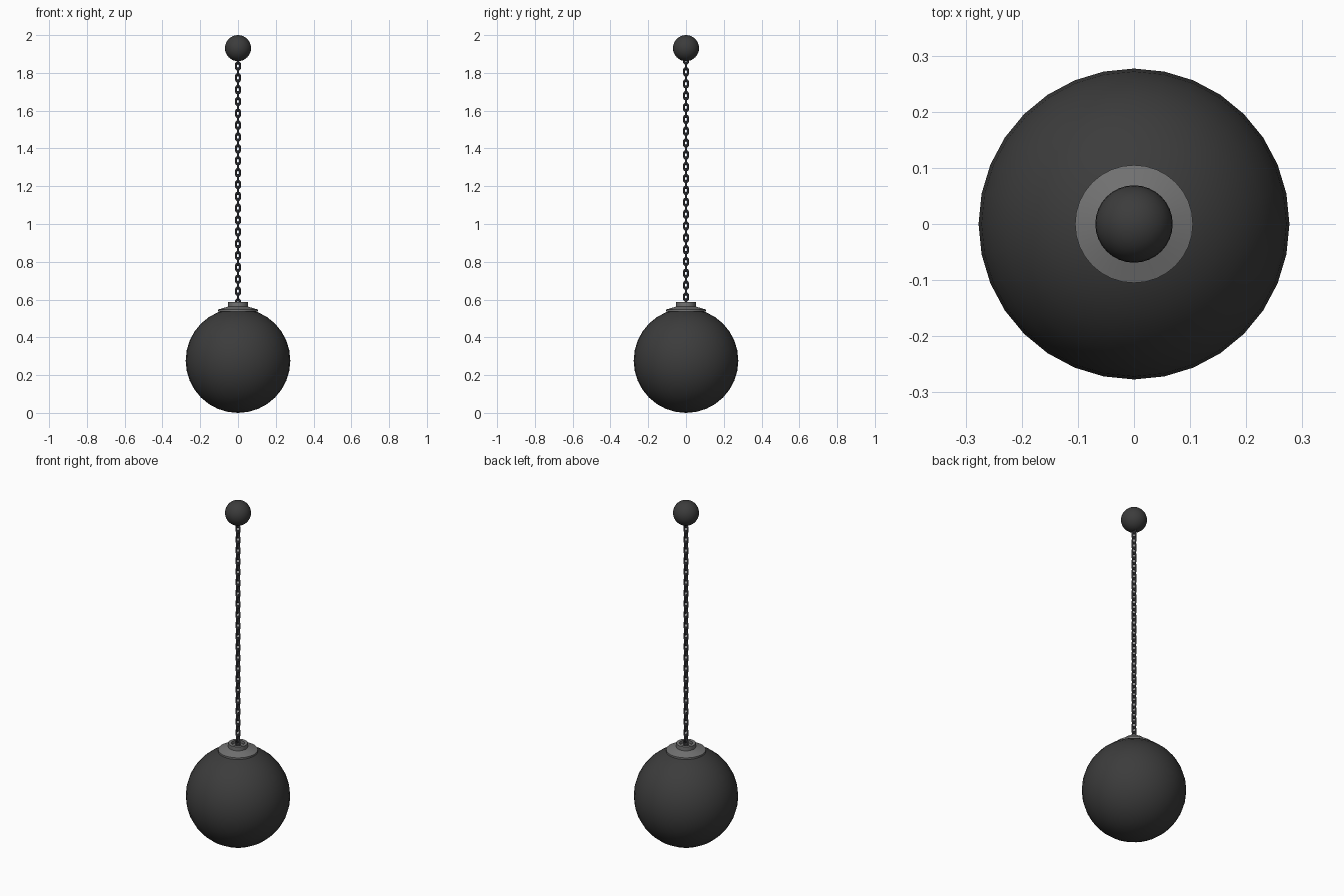
import bpy, bmesh, math
from mathutils import Vector

if "Cube" in bpy.data.objects:
    bpy.data.objects.remove(bpy.data.objects["Cube"])


def material(name, rgb):
    m = bpy.data.materials.new(name)
    m.diffuse_color = (*rgb, 1)
    m.use_nodes = True
    m.node_tree.nodes["Principled BSDF"].inputs["Base Color"].default_value = m.diffuse_color
    return m


DARK = material("dark_iron", (0.045, 0.045, 0.045))
GREY = material("grey_steel", (0.17, 0.17, 0.17))
LINK = material("chain_steel", (0.075, 0.075, 0.085))


def finish(name, bm, mat):
    bmesh.ops.recalc_face_normals(bm, faces=bm.faces)
    me = bpy.data.meshes.new(name)
    bm.to_mesh(me)
    bm.free()
    me.materials.append(mat)
    ob = bpy.data.objects.new(name, me)
    bpy.context.collection.objects.link(ob)
    bpy.context.view_layer.objects.active = ob
    bpy.ops.object.select_all(action='DESELECT')
    ob.select_set(True)
    bpy.ops.object.shade_smooth_by_angle(angle=math.radians(35))
    return ob


def ball(name, radius, z):
    bm = bmesh.new()
    bmesh.ops.create_uvsphere(bm, u_segments=32, v_segments=16, radius=radius)
    bmesh.ops.translate(bm, verts=bm.verts, vec=(0, 0, z))
    return finish(name, bm, DARK)


def lathe(name, profile, mat, steps=32):
    bm = bmesh.new()
    vs = [bm.verts.new((r, 0, z)) for r, z in profile]
    es = [bm.edges.new(p) for p in zip(vs, vs[1:])]
    bmesh.ops.spin(bm, geom=vs + es, axis=(0, 0, 1), cent=(0, 0, 0),
                   angle=math.tau, steps=steps)
    bmesh.ops.remove_doubles(bm, verts=bm.verts, dist=1e-5)
    return finish(name, bm, mat)


def add_link(bm, z, turned, length=0.051, width=0.032, wire=0.0052, arc=6, sides=8):
    # stadium-shaped loop of round wire
    r = width / 2 - wire
    h = length / 2 - wire - r
    rings = []
    for end in (0, 1):
        for i in range(arc + 1):
            a = math.pi * (end + i / arc)
            out = Vector((math.cos(a), 0, math.sin(a)))
            centre = out * r + Vector((0, 0, h if end == 0 else -h))
            ring = []
            for j in range(sides):
                b = math.tau * j / sides
                p = centre + out * wire * math.cos(b) + Vector((0, wire * math.sin(b), 0))
                if turned:
                    p = Vector((-p.y, p.x, p.z))
                ring.append(bm.verts.new(p + Vector((0, 0, z))))
            rings.append(ring)
    for k, a in enumerate(rings):
        b = rings[(k + 1) % len(rings)]
        for j in range(sides):
            n = (j + 1) % sides
            bm.faces.new((a[j], a[n], b[n], b[j]))


# Heavy ball and small end ball
ball("heavy_ball", 0.277, 0.277)
ball("end_ball", 0.069, 1.931)

# Flanged collar with a recessed socket for the chain
lathe("collar", [(0, 0.537), (0.105, 0.537), (0.105, 0.547), (0.052, 0.563),
                 (0.052, 0.586), (0.034, 0.586), (0.034, 0.570), (0, 0.570)], GREY)

# Chain of alternating links
bm = bmesh.new()
count, low, high = 42, 0.582, 1.868
for i in range(count):
    add_link(bm, low + (high - low) * i / (count - 1), i % 2 == 1)
finish("chain", bm, LINK)
